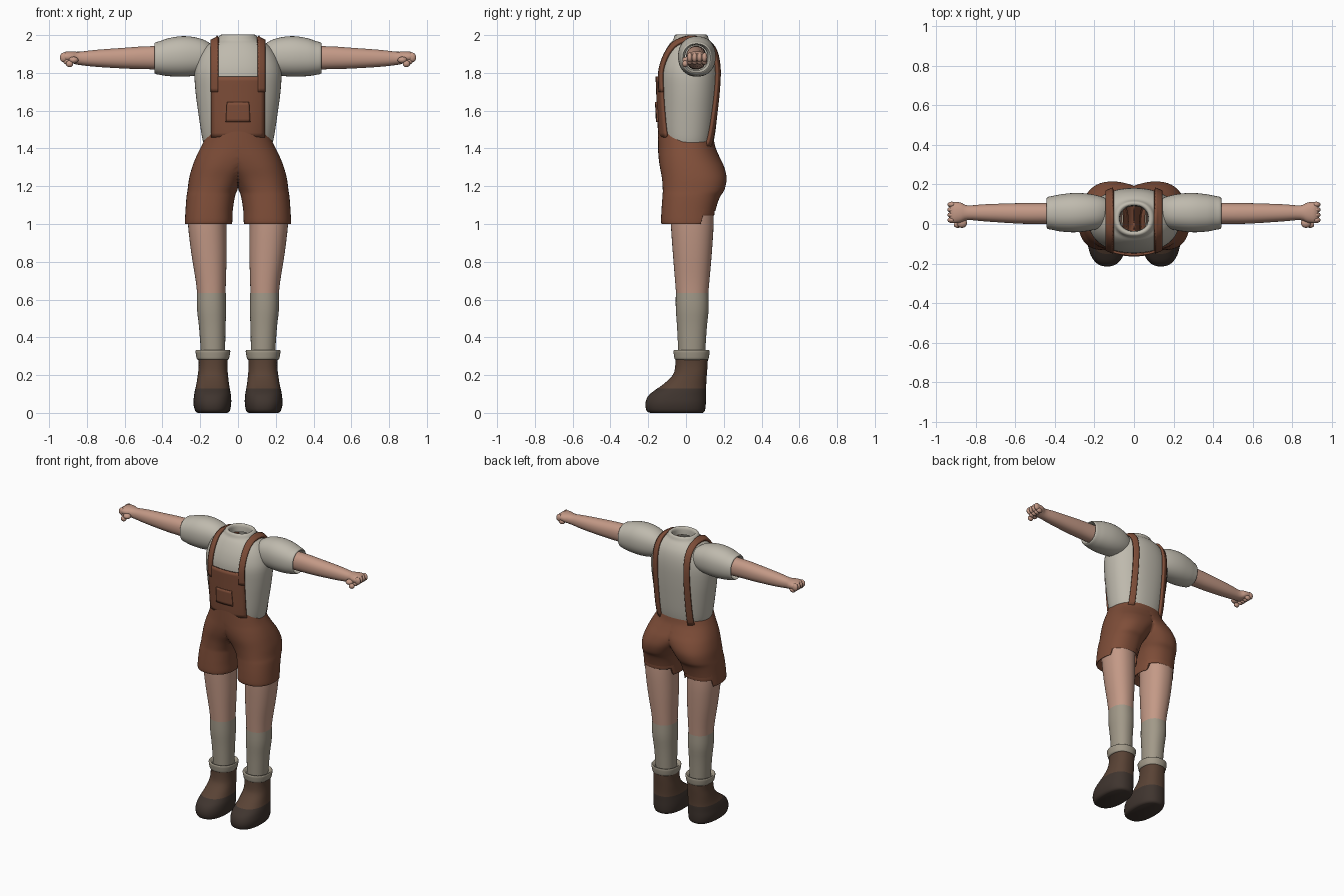
import bpy, bmesh, math
from mathutils import Vector
from mathutils.bvhtree import BVHTree

if "Cube" in bpy.data.objects:
    bpy.data.objects.remove(bpy.data.objects["Cube"])


def mat(name, r, g, b):
    m = bpy.data.materials.new(name)
    m.diffuse_color = (r, g, b, 1)
    m.use_nodes = True
    m.node_tree.nodes["Principled BSDF"].inputs["Base Color"].default_value = m.diffuse_color
    return m


SKIN = mat("skin", .55, .32, .24)
SHIRT = mat("shirt_cloth", .52, .49, .42)
LEATHER = mat("brown_leather", .21, .075, .04)
SOCK = mat("sock_wool", .36, .32, .25)
BOOT = mat("boot_leather", .1, .055, .035)
SOLE = mat("dark_leather", .05, .035, .028)


def finish(name, bm, material, mirror=False):
    me = bpy.data.meshes.new(name)
    bmesh.ops.recalc_face_normals(bm, faces=bm.faces[:])
    bm.to_mesh(me)
    bm.free()
    me.materials.append(material)
    ob = bpy.data.objects.new(name, me)
    bpy.context.collection.objects.link(ob)
    if mirror:
        md = ob.modifiers.new("mirror", 'MIRROR')
        md.merge_threshold = .0005
    return ob


def spline(rows, n):
    """Catmull-Rom interpolation through rows of numbers."""
    out = []
    for i in range(len(rows) - 1):
        p0, p1 = rows[max(i - 1, 0)], rows[i]
        p2, p3 = rows[i + 1], rows[min(i + 2, len(rows) - 1)]
        for k in range(n):
            t = k / n
            out.append([.5 * (2*b + (c - a)*t + (2*a - 5*b + 4*c - d)*t*t + (3*b - a - 3*c + d)*t**3)
                        for a, b, c, d in zip(p0, p1, p2, p3)])
    return out + [list(rows[-1])]


def loft(rows, axis='Z', n=3, seg=40, power=2.2, cap0=False, cap1=False):
    """rows: position, centre, radius, y_min, y_max of superelliptic rings."""
    bm = bmesh.new()
    rings = []
    for t, c, r, y0, y1 in spline(rows, n):
        ring = []
        for k in range(seg):
            a = 2 * math.pi * k / seg
            ca, sa = math.cos(a), math.sin(a)
            u = c + r * math.copysign(abs(ca) ** (2 / power), ca)
            y = (y0 + y1) / 2 + (y1 - y0) / 2 * math.copysign(abs(sa) ** (2 / power), sa)
            ring.append(bm.verts.new((u, y, t) if axis == 'Z' else (t, y, u)))
        rings.append(ring)
    for p, q in zip(rings, rings[1:]):
        for k in range(seg):
            j = (k + 1) % seg
            bm.faces.new((p[k], p[j], q[j], q[k]))
    if cap0:
        bm.faces.new(rings[0])
    if cap1:
        bm.faces.new(rings[-1])
    return bm


# shirt body with neck opening
bm = loft([(1.39, .17, -.115, .135), (1.44, .186, -.128, .147), (1.5, .197, -.135, .157),
           (1.6, .212, -.14, .168), (1.7, .225, -.144, .177), (1.8, .23, -.146, .182),
           (1.87, .213, -.13, .178), (1.92, .186, -.108, .165), (1.955, .15, -.086, .143),
           (1.975, .113, -.068, .123), (2.0, .095, -.058, .112), (1.998, .075, -.04, .095),
           (1.95, .07, -.035, .09)] and
          [(z, 0, r, a, b) for z, r, a, b in (
              (1.39, .17, -.115, .135), (1.44, .186, -.128, .147), (1.5, .197, -.135, .157),
              (1.6, .212, -.14, .168), (1.7, .225, -.144, .177), (1.8, .23, -.146, .182),
              (1.87, .213, -.13, .178), (1.92, .186, -.108, .165), (1.955, .15, -.086, .143),
              (1.975, .113, -.068, .123), (2.0, .095, -.058, .112), (1.998, .075, -.04, .095),
              (1.95, .07, -.035, .09))], seg=56)
tree = BVHTree.FromBMesh(bm)
finish("shirt_body", bm, SHIRT)

# puffed sleeves
finish("sleeves", loft([(.12, 1.88, .055, .01, .12), (.17, 1.885, .085, -.02, .14),
                        (.23, 1.887, .102, -.035, .153), (.3, 1.887, .107, -.042, .157),
                        (.37, 1.883, .1, -.038, .15), (.41, 1.879, .09, -.03, .142),
                        (.437, 1.878, .083, -.024, .136), (.437, 1.878, .074, -.014, .126),
                        (.39, 1.88, .066, -.005, .115)], 'X'), SHIRT, True)

# arms and palms
finish("arms", loft([(.36, 1.88, .063, 0, .108), (.5, 1.88, .06, 0, .106),
                     (.6, 1.878, .055, .003, .105), (.75, 1.877, .045, .013, .1),
                     (.84, 1.877, .035, .02, .094), (.875, 1.882, .032, .008, .108),
                     (.91, 1.885, .028, .004, .111), (.93, 1.885, .018, .012, .104)],
                    'X', cap1=True, seg=32), SKIN, True)

# curled fingers and thumb
bm = bmesh.new()
blobs = [((.922, .02 + .026 * i, 1.882), (.022, .015, .026)) for i in range(4)]
blobs += [((.903, .02 + .026 * i, 1.86), (.022, .014, .017)) for i in range(4)]
blobs += [((.87, .004, 1.868), (.026, .024, .018)), ((.892, -.004, 1.848), (.02, .016, .018))]
for loc, size in blobs:
    new = bmesh.ops.create_uvsphere(bm, u_segments=14, v_segments=8, radius=1)['verts']
    bmesh.ops.scale(bm, vec=size, verts=new)
    bmesh.ops.translate(bm, vec=loc, verts=new)
finish("fingers", bm, SKIN, True)

# shorts: one half, flattened on the centre plane, then mirrored
bm = loft([(1.44, 0, .18, -.148, .148), (1.4, 0, .2, -.148, .158), (1.35, .03, .194, -.145, .18),
           (1.3, .07, .173, -.138, .203), (1.24, .11, .149, -.127, .215),
           (1.18, .135, .132, -.123, .203), (1.14, .145, .128, -.125, .178),
           (1.07, .153, .125, -.13, .156), (1.005, .156, .125, -.131, .15),
           (1.005, .158, .116, -.115, .146), (1.04, .16, .104, -.09, .143)], power=2.3, seg=56, n=4)
for v in bm.verts:
    co = v.co
    co.x = max(co.x, 0)
    if co.z < 1.06 and co.y > .09:          # raised hem at the back
        co.z += .045
    if co.z > 1.4 and co.y < -.02:          # raised waist at the front
        f = min(1, (-co.y - .02) / .04) * (co.z - 1.4) / .04
        co.z += .06 * f
        co.x *= 1 - .1 * f
inner = [f for f in bm.faces if all(v.co.x < 1e-5 for v in f.verts)]
bmesh.ops.delete(bm, geom=inner, context='FACES')
finish("shorts", bm, LEATHER, True)

# legs, socks, boots and cuffs
finish("legs", loft([(1.12, .165, .103, -.08, .143), (1.0, .163, .102, -.08, .146),
                     (.85, .154, .094, -.07, .137), (.7, .144, .08, -.058, .124),
                     (.6, .14, .073, -.05, .115)]), SKIN, True)
finish("socks", loft([(.635, .141, .0765, -.054, .119), (.55, .14, .077, -.054, .12),
                      (.45, .136, .07, -.047, .11), (.3, .132, .063, -.04, .1)]), SOCK, True)
bm = loft([(0, .135, .078, -.19, .088), (.012, .135, .092, -.209, .1), (.05, .136, .1, -.215, .105),
           (.09, .135, .098, -.2, .106), (.12, .135, .093, -.165, .107),
           (.15, .134, .087, -.122, .107), (.2, .133, .08, -.07, .11),
           (.25, .132, .076, -.057, .114), (.3, .132, .079, -.055, .116)], power=2.35, cap0=True)
for f in bm.faces:
    f.material_index = int(f.calc_center_median().z < .125)
finish("boots", bm, BOOT, True).data.materials.append(SOLE)
finish("boot_cuffs", loft([(.28, .132, .074, -.05, .112), (.285, .133, .084, -.06, .119),
                           (.305, .133, .089, -.064, .123), (.328, .133, .092, -.066, .125),
                           (.331, .133, .083, -.056, .117), (.31, .133, .062, -.038, .098)]),
       SOCK, True)


def patch(name, rays, xrange, offset, thick, mirror=False, cols=12):
    """Strip of leather laid on the shirt by casting rays (y, z, dy, dz)."""
    bm = bmesh.new()
    rows = []
    for i, (y, z, dy, dz) in enumerate(rays):
        x0, x1 = xrange(i / (len(rays) - 1))
        d = Vector((0, dy, dz)).normalized()
        row = []
        for k in range(cols + 1):
            hit = tree.ray_cast(Vector((x0 + (x1 - x0) * k / cols, y, z)), d)[0]
            row.append(bm.verts.new(hit - d * offset))
        rows.append(row)
    for p, q in zip(rows, rows[1:]):
        for k in range(cols):
            bm.faces.new((p[k], p[k + 1], q[k + 1], q[k]))
    ob = finish(name, bm, LEATHER, mirror)
    md = ob.modifiers.new("thickness", 'SOLIDIFY')
    md.thickness, md.offset = thick, 0
    return ob


def front(z0, z1, n):
    return [(-1, z0 + (z1 - z0) * i / n, 1, 0) for i in range(n + 1)]


# bib, pocket with flap line, and shoulder straps
patch("bib", front(1.46, 1.78, 14), lambda t: (-.14, .14), .008, .012)
patch("pocket", front(1.54, 1.645, 6), lambda t: (-.064 + .006 * t, .064 - .006 * t), .016, .012)
over = []
for i in range(1, 24):
    a = math.pi * i / 24
    dy, dz = math.cos(a), -math.sin(a)
    over.append((.02 - dy, 1.8 - dz, dy, dz))
back = [(1, 1.8 - .39 * i / 14, -1, 0) for i in range(15)]
patch("straps", front(1.7, 1.8, 5) + over + back, lambda t: (.105, .141), .009, .016, True, 4)

# smooth shading with crisp edges
bpy.ops.object.select_all(action='SELECT')
bpy.context.view_layer.objects.active = bpy.context.selected_objects[0]
bpy.ops.object.shade_smooth_by_angle(angle=math.radians(50))
